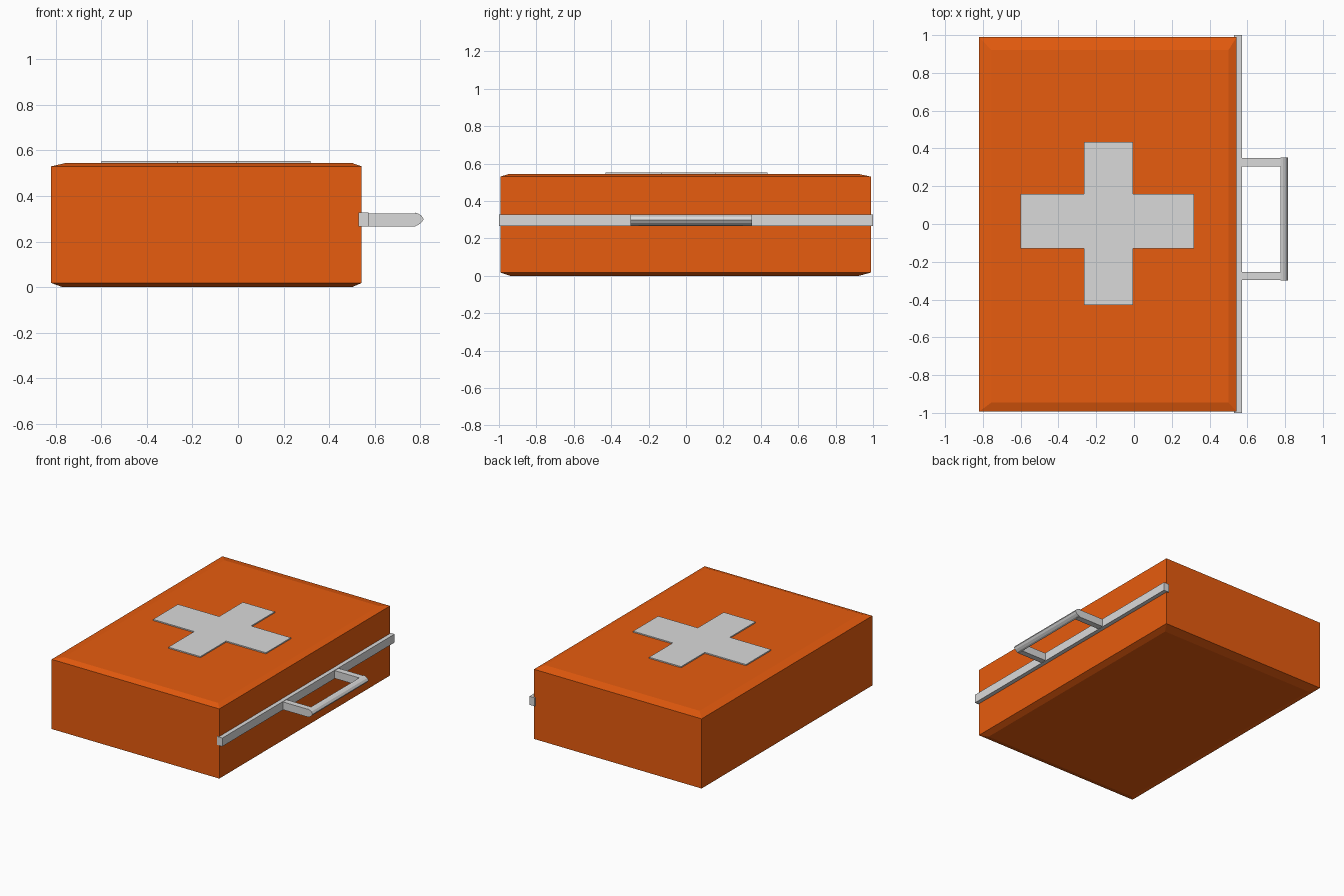
import bpy, bmesh

if "Cube" in bpy.data.objects:
    bpy.data.objects.remove(bpy.data.objects["Cube"])


def material(name, rgb):
    m = bpy.data.materials.new(name)
    m.diffuse_color = (*rgb, 1)
    m.use_nodes = True
    m.node_tree.nodes["Principled BSDF"].inputs["Base Color"].default_value = m.diffuse_color
    return m


orange = material("orange", (0.9, 0.12, 0.005))
grey = material("light grey", (0.7, 0.7, 0.7))


def loft(name, rings, mat):
    """Skin a closed solid through rings of equal point count."""
    bm = bmesh.new()
    loops = [[bm.verts.new(p) for p in r] for r in rings]
    n = len(loops[0])
    for a, b in zip(loops, loops[1:]):
        for i in range(n):
            j = (i + 1) % n
            bm.faces.new((a[i], a[j], b[j], b[i]))
    bm.faces.new(loops[0][::-1])
    bm.faces.new(loops[-1])
    bmesh.ops.recalc_face_normals(bm, faces=bm.faces[:])
    me = bpy.data.meshes.new(name)
    bm.to_mesh(me)
    bm.free()
    me.materials.append(mat)
    ob = bpy.data.objects.new(name, me)
    bpy.context.collection.objects.link(ob)
    return ob


def rect(x0, x1, y0, y1, z):
    return [(x0, y0, z), (x1, y0, z), (x1, y1, z), (x0, y1, z)]


def box(name, x0, x1, y0, y1, z0, z1, mat):
    return loft(name, [rect(x0, x1, y0, y1, z) for z in (z0, z1)], mat)


# case body with shallow chamfers on top and bottom
loft("case_body", [
    rect(-0.77, 0.50, -0.94, 0.925, 0.0),
    rect(-0.82, 0.543, -0.993, 0.99, 0.018),
    rect(-0.82, 0.543, -0.993, 0.99, 0.53),
    rect(-0.755, 0.50, -0.945, 0.92, 0.545)], orange)

# cross plate on the lid
cross = [(-0.60, -0.13), (-0.265, -0.13), (-0.265, -0.43), (-0.005, -0.43),
         (-0.005, -0.13), (0.318, -0.13), (0.318, 0.16), (-0.005, 0.16),
         (-0.005, 0.435), (-0.265, 0.435), (-0.265, 0.16), (-0.60, 0.16)]
loft("cross_plate", [[(x, y, z) for x, y in cross] for z in (0.544, 0.5535)], grey)

# strip along the handle side
box("seam_strip", 0.53, 0.573, -1.0, 1.0, 0.265, 0.327, grey)

# handle: two arms and a rounded grip
for side, y0, y1 in (("front", -0.297, -0.254), ("back", 0.305, 0.35)):
    box("handle_arm_" + side, 0.57, 0.78, y0, y1, 0.267, 0.324, grey)
grip = [(0.776, 0.268), (0.79, 0.272), (0.805, 0.283), (0.815, 0.298),
        (0.805, 0.314), (0.79, 0.323), (0.776, 0.327)]
loft("handle_grip", [[(x, y, z) for x, z in grip] for y in (-0.298, 0.353)], grey)
